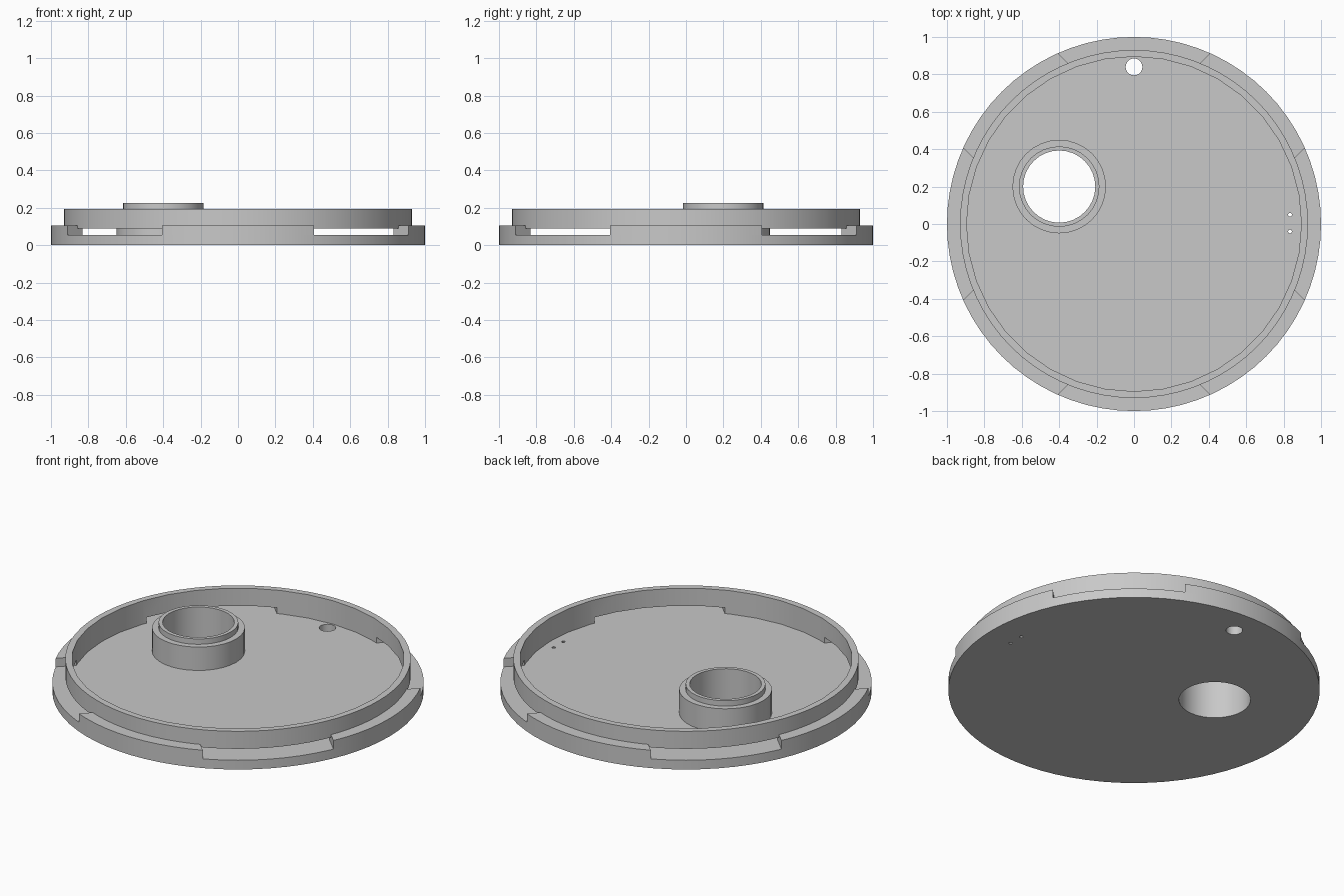
import bpy
import bmesh
from math import radians
from mathutils import Matrix, Vector

default = bpy.data.objects.get("Cube")
if default:
    bpy.data.objects.remove(default, do_unlink=True)

grey = bpy.data.materials.new("plain grey")
grey.use_nodes = True
colour = (0.58, 0.58, 0.58, 1)
grey.diffuse_color = colour
grey.node_tree.nodes["Principled BSDF"].inputs["Base Color"].default_value = colour

FLOOR, TAB_TOP, SLOT_TOP, WALL_TOP, COLLAR_TOP = 0.055, 0.106, 0.09, 0.194, 0.226
WALL_R, WALL_IN = 0.93, 0.895
SLOT_WIDTH = 0.714
BOSS = (-0.4, 0.2)


def add_object(name, bm):
    mesh = bpy.data.meshes.new(name)
    bm.to_mesh(mesh)
    bm.free()
    mesh.materials.append(grey)
    ob = bpy.data.objects.new(name, mesh)
    bpy.context.collection.objects.link(ob)
    return ob


def cylinder(name, r, z0, z1, sides, xy=(0, 0)):
    bm = bmesh.new()
    centre = Matrix.Translation(Vector((*xy, (z0 + z1) / 2)))
    bmesh.ops.create_cone(bm, cap_ends=True, segments=sides, radius1=r,
                          radius2=r, depth=z1 - z0, matrix=centre)
    return add_object(name, bm)


def slot_box(angle, top):
    """Long box across the middle, cutting two opposite slots."""
    bm = bmesh.new()
    place = (Matrix.Translation((0, 0, top / 2))
             @ Matrix.Rotation(radians(angle), 4, "Z")
             @ Matrix.Diagonal((3, SLOT_WIDTH, top, 1)))
    bmesh.ops.create_cube(bm, size=1, matrix=place)
    return add_object("slot_cutter", bm)


def cut(ob, cutter):
    cutter.hide_render = True
    mod = ob.modifiers.new("cut", "BOOLEAN")
    mod.operation = "DIFFERENCE"
    mod.solver = "EXACT"
    mod.object = cutter
    bpy.context.view_layer.objects.active = ob
    bpy.ops.object.modifier_apply(modifier=mod.name)
    bpy.data.objects.remove(cutter, do_unlink=True)


def ring(name, r_out, r_in, z0, z1, sides_out, sides_in, xy=(0, 0)):
    ob = cylinder(name, r_out, z0, z1, sides_out, xy)
    cut(ob, cylinder("bore", r_in, z0 - 0.1, z1 + 0.1, sides_in, xy))
    return ob


# Base plate with the large bore, the round hole and two pin holes
base = cylinder("base_plate", 1, 0, FLOOR, 72)
for r, sides, xy in ((0.193, 32, BOSS), (0.045, 20, (0, 0.84)),
                     (0.01, 10, (0.834, 0.05)), (0.01, 10, (0.834, -0.04))):
    cut(base, cylinder("hole_cutter", r, -0.1, 0.2, sides, xy))

# Outer rim, interrupted on the diagonals
rim = ring("outer_rim", 1, WALL_R, FLOOR, TAB_TOP, 72, 72)

# Tall inner wall with low windows in line with the rim gaps
wall = ring("inner_wall", WALL_R, WALL_IN, FLOOR, WALL_TOP, 72, 36)
for angle in (45, 135):
    cut(rim, slot_box(angle, 0.3))
    cut(wall, slot_box(angle, SLOT_TOP))

# Stepped boss around the bore
boss = ring("boss", 0.25, 0.193, FLOOR, WALL_TOP, 32, 32, BOSS)
collar = ring("boss_collar", 0.215, 0.193, WALL_TOP, COLLAR_TOP, 32, 32, BOSS)

# Smooth round sides, crisp edges
bpy.ops.object.select_all(action="DESELECT")
for ob in (base, rim, wall, boss, collar):
    ob.select_set(True)
bpy.context.view_layer.objects.active = base
bpy.ops.object.shade_smooth_by_angle(angle=radians(30))
